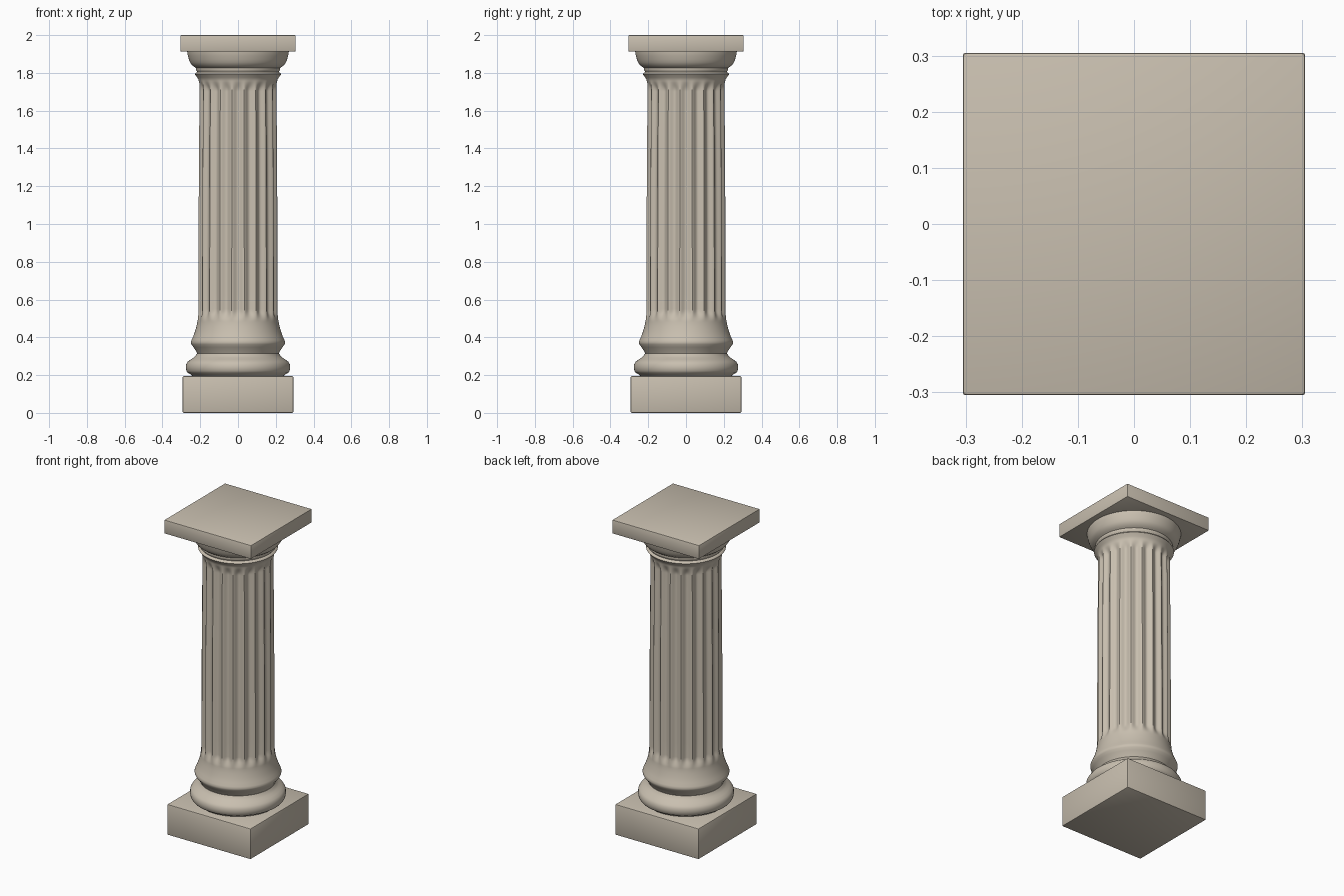
import bpy, bmesh, math

if "Cube" in bpy.data.objects:
    bpy.data.objects.remove(bpy.data.objects["Cube"])

stone = bpy.data.materials.new("warm grey stone")
stone.diffuse_color = (0.58, 0.52, 0.43, 1)
stone.use_nodes = True
stone.node_tree.nodes["Principled BSDF"].inputs["Base Color"].default_value = stone.diffuse_color

FLUTES = 20
SEGS = FLUTES * 12


def finish(name, bm, angle):
    bmesh.ops.recalc_face_normals(bm, faces=bm.faces)
    me = bpy.data.meshes.new(name)
    bm.to_mesh(me)
    bm.free()
    me.materials.append(stone)
    ob = bpy.data.objects.new(name, me)
    bpy.context.collection.objects.link(ob)
    bpy.ops.object.select_all(action='DESELECT')
    bpy.context.view_layer.objects.active = ob
    ob.select_set(True)
    bpy.ops.object.shade_smooth_by_angle(angle=math.radians(angle))
    return ob


def lathe(name, profile, cut=lambda a, z: 0.0):
    """Turn (radius, z) points around z; cut() gives the groove depth."""
    bm = bmesh.new()
    rings = []
    for r, z in profile:
        ring = []
        for i in range(SEGS):
            a = 2 * math.pi * i / SEGS
            q = r - cut(a, z)
            ring.append(bm.verts.new((q * math.cos(a), q * math.sin(a), z)))
        rings.append(ring)
    for lo, hi in zip(rings, rings[1:]):
        for i in range(SEGS):
            j = (i + 1) % SEGS
            bm.faces.new((lo[i], lo[j], hi[j], hi[i]))
    bm.faces.new(rings[0][::-1])
    bm.faces.new(rings[-1])
    return finish(name, bm, 35)


def slab(name, half, z0, z1, bevel):
    bm = bmesh.new()
    bmesh.ops.create_cube(bm, size=1)
    for v in bm.verts:
        v.co = (v.co.x * 2 * half, v.co.y * 2 * half,
                z0 + (v.co.z + 0.5) * (z1 - z0))
    bmesh.ops.bevel(bm, geom=bm.edges[:], offset=bevel, segments=2,
                    profile=0.5, affect='EDGES')
    return finish(name, bm, 35)


def smooth(t):
    t = max(0.0, min(1.0, t))
    return t * t * (3 - 2 * t)


def flute(a, z):
    """Rounded grooves, one facing each side, fading out at both ends."""
    fade = smooth((z - 0.48) / 0.07) * smooth((1.765 - z) / 0.06)
    return 0.017 * fade * (0.5 + 0.5 * math.cos(FLUTES * a)) ** 0.8


# square blocks at foot and top
slab("plinth", 0.293, 0.0, 0.195, 0.007)
slab("abacus", 0.305, 1.913, 2.0, 0.005)

# swelling base moulding
lathe("base_torus", [(0.235, 0.19), (0.25, 0.203), (0.266, 0.212), (0.273, 0.222),
                     (0.276, 0.24), (0.274, 0.258), (0.266, 0.271), (0.25, 0.283),
                     (0.235, 0.293), (0.224, 0.303), (0.217, 0.315)])

# shaft: flared foot, fluted body, flared neck
foot = [(0.214, 0.312), (0.222, 0.327), (0.236, 0.348), (0.247, 0.363),
        (0.25, 0.374), (0.246, 0.386), (0.237, 0.405), (0.228, 0.43),
        (0.220, 0.458)]
body = []
for i in range(11):
    body.append((0.2155 - 0.0005 * i * (i < 8) - 0.0035 * (i >= 8), 0.48 + 0.007 * i))
for i in range(1, 13):
    t = i / 12
    body.append((0.212 - 0.006 * t * t, 0.55 + 1.15 * t))
for i in range(1, 9):
    body.append((0.206 + 0.004 * (i / 8) ** 3, 1.70 + 0.0082 * i))
neck = [(0.215, 1.774), (0.222, 1.784), (0.229, 1.793), (0.224, 1.80), (0.215, 1.805)]
lathe("fluted_shaft", foot + body + neck, flute)

# capital: small fillet ring and rounded echinus
lathe("capital_echinus", [(0.215, 1.80), (0.216, 1.806), (0.221, 1.812), (0.223, 1.82),
                          (0.222, 1.826), (0.232, 1.832), (0.245, 1.842), (0.254, 1.856),
                          (0.260, 1.872), (0.265, 1.89), (0.268, 1.903), (0.269, 1.916)])
